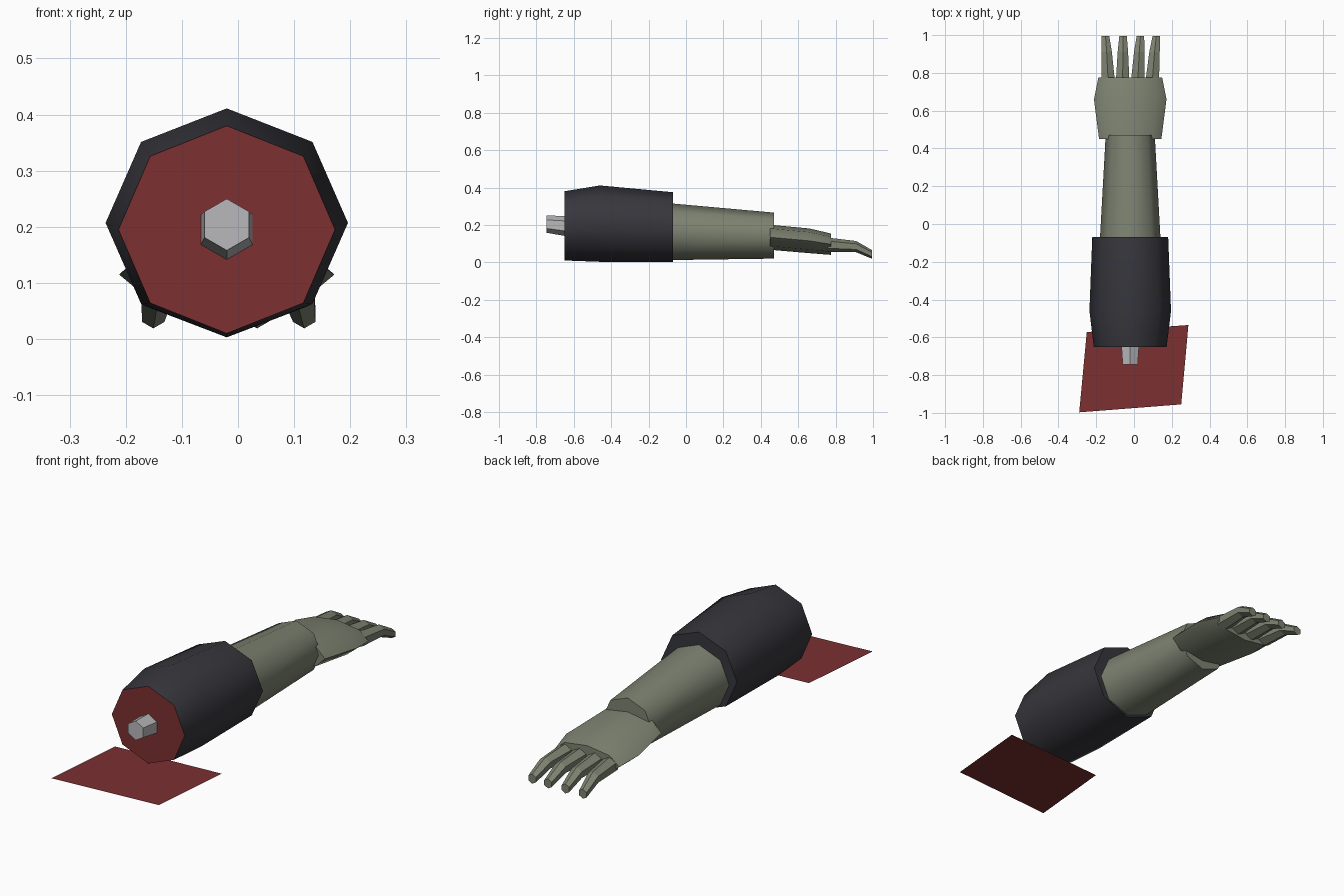
import bpy, bmesh, math

if "Cube" in bpy.data.objects:
    bpy.data.objects.remove(bpy.data.objects["Cube"])


def material(name, rgb):
    m = bpy.data.materials.new(name)
    m.diffuse_color = (*rgb, 1)
    m.use_nodes = True
    m.node_tree.nodes["Principled BSDF"].inputs["Base Color"].default_value = m.diffuse_color
    return m


SKIN = material("grey_green_skin", (0.205, 0.225, 0.165))
CLOTH = material("dark_cloth", (0.038, 0.037, 0.046))
RED = material("dark_red", (0.2, 0.029, 0.03))
BONE = material("pale_grey", (0.48, 0.48, 0.5))


def finish(name, bm, mats, angle=None):
    mesh = bpy.data.meshes.new(name)
    bm.to_mesh(mesh)
    bm.free()
    ob = bpy.data.objects.new(name, mesh)
    bpy.context.collection.objects.link(ob)
    for m in mats:
        mesh.materials.append(m)
    if angle:
        bpy.ops.object.select_all(action='DESELECT')
        bpy.context.view_layer.objects.active = ob
        ob.select_set(True)
        bpy.ops.object.shade_smooth_by_angle(angle=math.radians(angle))
    return ob


def loft(name, sections, sides, mats, angle=None):
    """Capped tube along y; each section is (x, y, z, x radius, z radius).
    A second material, if given, goes on the cap that faces -y."""
    bm = bmesh.new()
    rings = []
    for x, y, z, rx, rz in sections:
        ring = []
        for i in range(sides):
            a = math.pi / 2 + math.tau * i / sides
            ring.append(bm.verts.new((x + rx * math.cos(a), y, z + rz * math.sin(a))))
        rings.append(ring)
    for a, b in zip(rings, rings[1:]):
        for i in range(sides):
            j = (i + 1) % sides
            bm.faces.new((a[i], a[j], b[j], b[i]))
    front = bm.faces.new(rings[0])
    bm.faces.new(rings[-1])
    if len(mats) > 1:
        front.material_index = 1
    bmesh.ops.recalc_face_normals(bm, faces=bm.faces)
    return finish(name, bm, mats, angle)


CX = -0.02

# sleeve with the red cut end
loft("sleeve", [(CX, -0.65, 0.195, 0.193, 0.185),
                (CX, -0.46, 0.207, 0.216, 0.204),
                (CX, -0.07, 0.189, 0.201, 0.186)], 8, [CLOTH, RED], 50)

# bone stub
loft("bone", [(CX, -0.745, 0.204, 0.046, 0.046),
              (CX, -0.64, 0.194, 0.054, 0.054)], 6, [BONE])

# forearm
loft("forearm", [(CX, -0.09, 0.164, 0.161, 0.152),
                 (CX, 0.47, 0.143, 0.130, 0.123)], 8, [SKIN], 50)

# hand
loft("hand", [(CX, 0.45, 0.134, 0.165, 0.067),
              (CX, 0.66, 0.115, 0.192, 0.066),
              (CX, 0.775, 0.097, 0.169, 0.057)], 8, [SKIN], 50)

# fingers, curling down at the tips
for k, (base, tip) in enumerate([(-0.137, -0.151), (-0.06, -0.058),
                                 (0.02, 0.034), (0.097, 0.118)]):
    mid = base * 0.45 + tip * 0.55
    loft(f"finger_{k + 1}", [(base, 0.76, 0.094, 0.041, 0.038),
                             (mid, 0.91, 0.084, 0.032, 0.030),
                             (tip, 0.995, 0.042, 0.023, 0.023)], 6, [SKIN])

# flat red pool on the ground
bm = bmesh.new()
bm.faces.new([bm.verts.new((x, y, 0)) for x, y in
              ((-0.29, -0.997), (0.25, -0.955), (0.288, -0.535), (-0.25, -0.572))])
finish("pool", bm, [RED])
